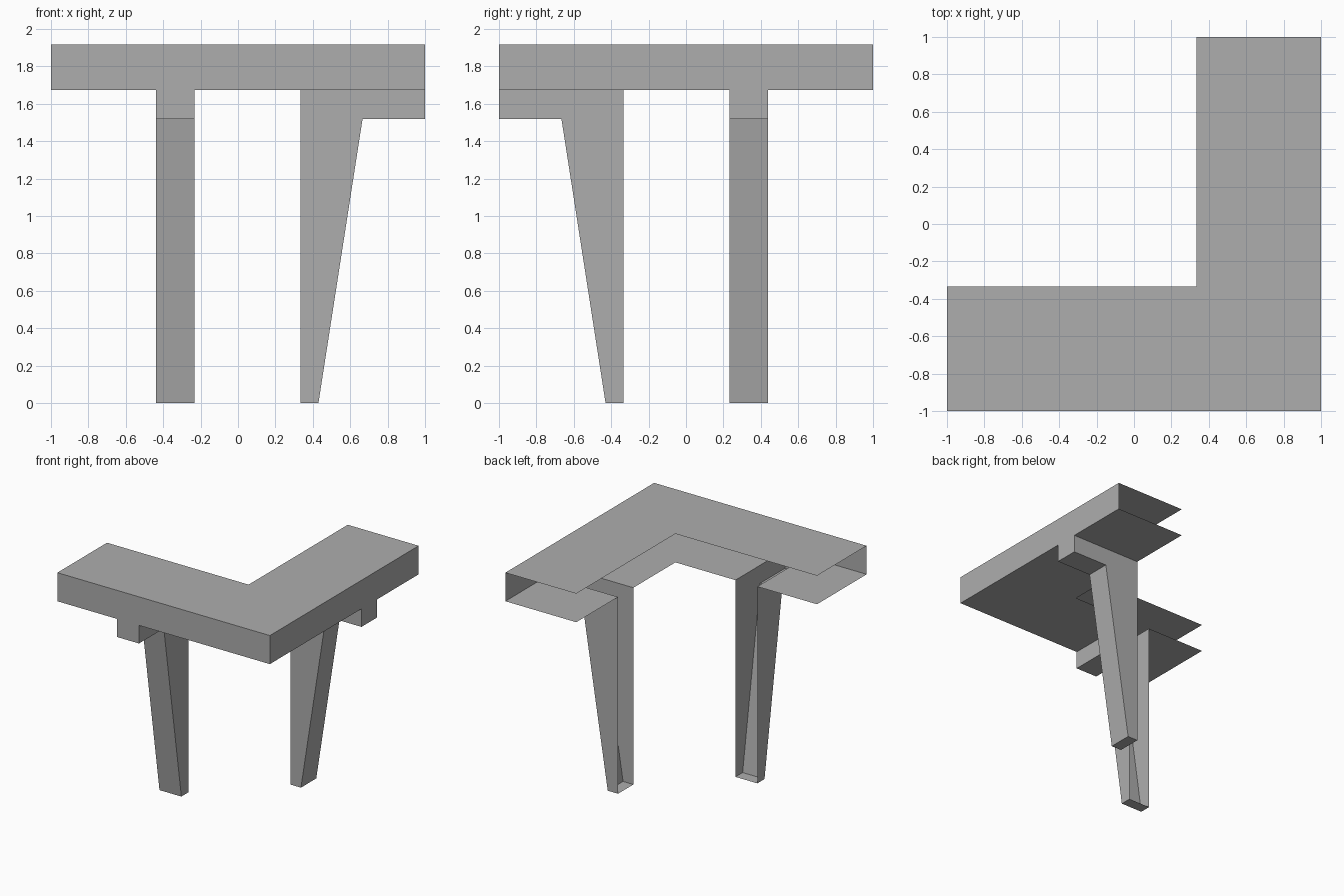
import bpy
import bmesh

cube = bpy.data.objects.get("Cube")
if cube:
    bpy.data.objects.remove(cube, do_unlink=True)

# Main dimensions
OUT, IN = 1.0, 0.333            # outer and inner edges of the corner arms
TOP, FLOOR, TAB = 1.917, 1.674, 1.52
LEG_A, LEG_B = -0.438, -0.232   # extent of a leg along its arm

grey = bpy.data.materials.new("mid grey")
grey.use_nodes = True
colour = (0.42, 0.42, 0.42, 1)
grey.diffuse_color = colour
grey.node_tree.nodes["Principled BSDF"].inputs["Base Color"].default_value = colour


def sheet_object(name, polygons):
    """Join flat polygons into one open thin-walled shell."""
    bm = bmesh.new()
    for poly in polygons:
        bm.faces.new([bm.verts.new(p) for p in poly])
    bmesh.ops.remove_doubles(bm, verts=bm.verts[:], dist=0.0005)
    bmesh.ops.recalc_face_normals(bm, faces=bm.faces[:])
    mesh = bpy.data.meshes.new(name)
    bm.to_mesh(mesh)
    bm.free()
    mesh.materials.append(grey)
    obj = bpy.data.objects.new(name, mesh)
    bpy.context.collection.objects.link(obj)
    return obj


def at_height(outline, z):
    return [(x, y, z) for x, y in outline]


def corner_outline(end):
    """L shape whose two arms stop at the given distance from the centre."""
    return [(-end, -OUT), (OUT, -OUT), (OUT, end),
            (IN, end), (IN, -IN), (-end, -IN)]


def wall(a, b):
    return [(*a, FLOOR), (*b, FLOOR), (*b, TOP), (*a, TOP)]


# Corner top: lid and the two outer walls, open along the inside and ends
outline = corner_outline(OUT)
sheet_object("corner_top", [
    at_height(outline, TOP),
    wall(outline[0], outline[1]),
    wall(outline[1], outline[2]),
])

# Underside panels, leaving a slot above each hollow leg
sheet_object("underside_corner", [at_height(corner_outline(-LEG_B), FLOOR)])
end_panel = [(-OUT, -OUT), (LEG_A, -OUT), (LEG_A, -IN), (-OUT, -IN)]
sheet_object("underside_front_end", [at_height(end_panel, FLOOR)])
sheet_object("underside_side_end", [at_height([(-y, -x) for x, y in end_panel], FLOOR)])

# Leg profile: foot, tapered face, bracket underside, bracket front
PROFILE = [(IN, 0), (0.43, 0), (0.666, TAB), (OUT, TAB), (OUT, FLOOR)]


def hollow_leg(name, place):
    """Sweep the profile across the leg and add both sides; inside stays open."""
    polygons = [[place(LEG_A, *p), place(LEG_B, *p), place(LEG_B, *q), place(LEG_A, *q)]
                for p, q in zip(PROFILE, PROFILE[1:])]
    # Split each side into the tapered leg and its bracket
    foot, toe, knee, tip, corner = PROFILE
    knee_top = (knee[0], FLOOR)
    for u in (LEG_A, LEG_B):
        for side in ([foot, toe, knee, knee_top, (IN, FLOOR)],
                     [knee, tip, corner, knee_top]):
            polygons.append([place(u, *p) for p in side])
    leg = sheet_object(name, polygons)
    # Merge the coplanar side pieces
    bm = bmesh.new()
    bm.from_mesh(leg.data)
    bmesh.ops.dissolve_limit(bm, angle_limit=0.01, verts=bm.verts[:], edges=bm.edges[:])
    bm.to_mesh(leg.data)
    bm.free()


hollow_leg("front_leg", lambda u, r, z: (u, -r, z))
hollow_leg("side_leg", lambda u, r, z: (r, -u, z))
